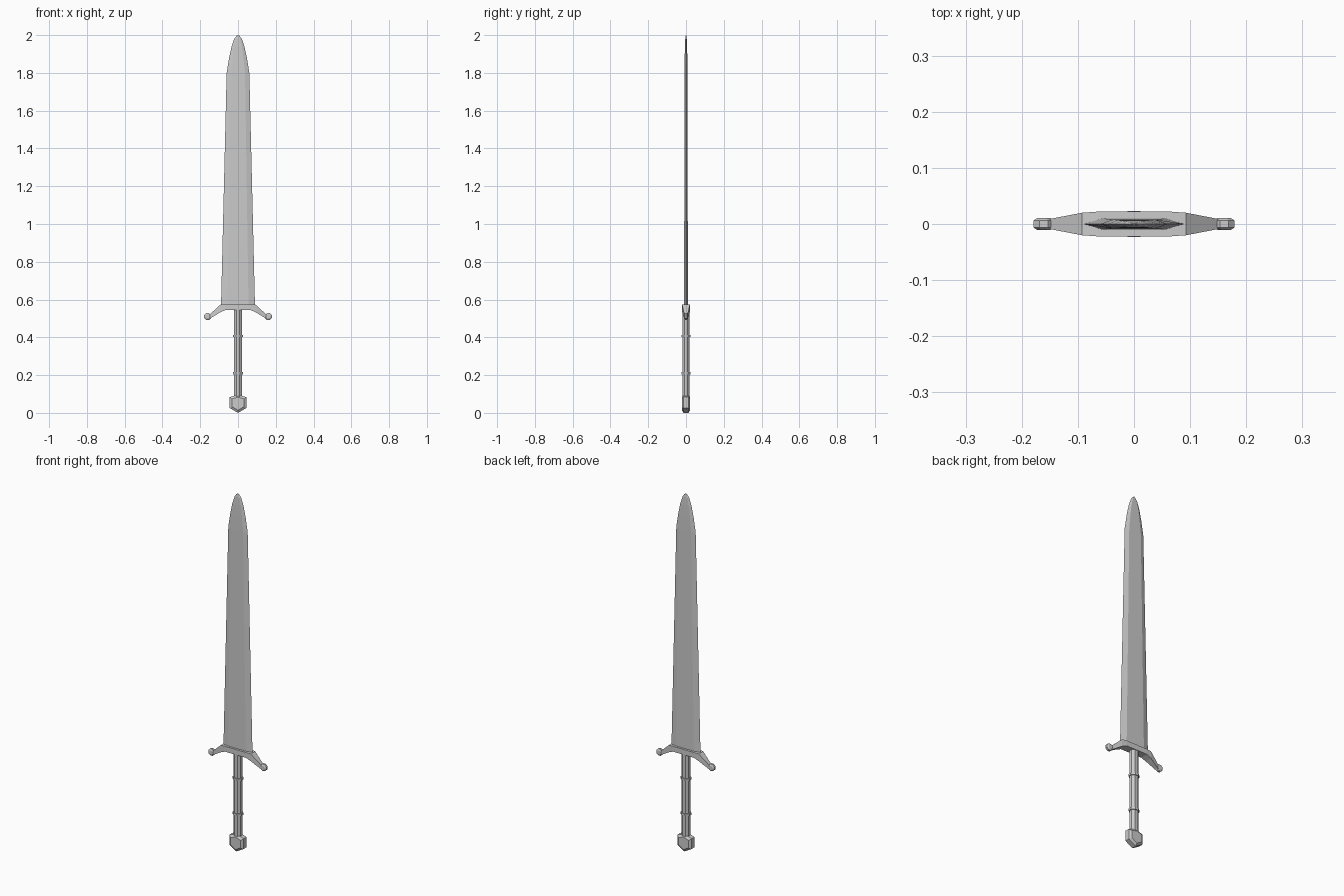
import bpy, math

if "Cube" in bpy.data.objects:
    bpy.data.objects.remove(bpy.data.objects["Cube"])


def make_object(name, verts, faces):
    mesh = bpy.data.meshes.new(name)
    mesh.from_pydata(verts, [], faces)
    mesh.update()
    obj = bpy.data.objects.new(name, mesh)
    bpy.context.collection.objects.link(obj)
    return obj


def loft(name, rings):
    """Skin equal-sized rings of points and cap both ends."""
    n = len(rings[0])
    verts = [p for ring in rings for p in ring]
    faces = [(r * n + i, r * n + (i + 1) % n, (r + 1) * n + (i + 1) % n, (r + 1) * n + i)
             for r in range(len(rings) - 1) for i in range(n)]
    faces.append(tuple(reversed(range(n))))
    faces.append(tuple(range((len(rings) - 1) * n, len(rings) * n)))
    return make_object(name, verts, faces)


def faceted_disc(name, outline, cx, cz, layers):
    """Outline in x-z, stacked along y from back to front; layers are (y, scale)."""
    return loft(name, [[(cx + x * s, y, cz + z * s) for x, z in outline]
                       for y, s in layers])


# Blade: six-sided section, tapering to a rounded tip
def blade_ring(z, w, t):
    f = w * 0.62
    return [(w, 0, z), (f, t, z), (-f, t, z), (-w, 0, z), (-f, -t, z), (f, -t, z)]


loft("blade", [blade_ring(*r) for r in (
    (0.56, 0.09, 0.010), (1.80, 0.060, 0.008), (1.88, 0.047, 0.007),
    (1.94, 0.034, 0.006), (1.98, 0.020, 0.004), (1.995, 0.009, 0.002),
    (2.0, 0.002, 0.001))])

# Crossguard: rectangular sections with drooping arms (x, low z, high z, half depth)
half = [(0.068, 0.545, 0.575, 0.022), (0.093, 0.533, 0.573, 0.020),
        (0.150, 0.498, 0.521, 0.009)]
half[0] = (0.065, 0.545, 0.575, 0.022)
sections = [(-x, a, b, d) for x, a, b, d in reversed(half)] + half
loft("crossguard", [[(x, -d, a), (x, d, a), (x, d, b), (x, -d, b)]
                    for x, a, b, d in sections])

# Guard end knobs: chamfered octagonal discs
octagon = [(0.02 * math.cos(math.pi * (i + 0.5) / 4), 0.02 * math.sin(math.pi * (i + 0.5) / 4))
           for i in range(8)]
for side, label in ((-1, "left"), (1, "right")):
    faceted_disc(label + "_guard_knob", octagon, side * 0.161, 0.51,
                 [(0.011, 0.6), (0.006, 1), (-0.006, 1), (-0.011, 0.6)])


# Grip and its two binding rings
def octagon_prism(name, radius, low, high):
    k = radius / math.cos(math.pi / 8)
    return loft(name, [[(k * math.cos(math.pi * (i + 0.5) / 4),
                         k * 0.85 * math.sin(math.pi * (i + 0.5) / 4), z)
                        for i in range(8)] for z in (low, high)])


octagon_prism("grip", 0.022, 0.08, 0.55)
for i, z in enumerate((0.21, 0.407)):
    octagon_prism("grip_ring_%d" % (i + 1), 0.027, z - 0.006, z + 0.006)

# Pommel: hexagonal block with chamfered front and back
hexagon = [(0, 0.047), (0.044, 0.033), (0.044, -0.024), (0, -0.050),
           (-0.044, -0.024), (-0.044, 0.033)]
faceted_disc("pommel", hexagon, 0, 0.05,
             [(-0.022, 0.72), (-0.013, 1), (0.013, 1), (0.022, 0.72)])

# The knob rings run backwards along y, so flip them outward
for label in ("left", "right"):
    bpy.data.objects[label + "_guard_knob"].data.flip_normals()
